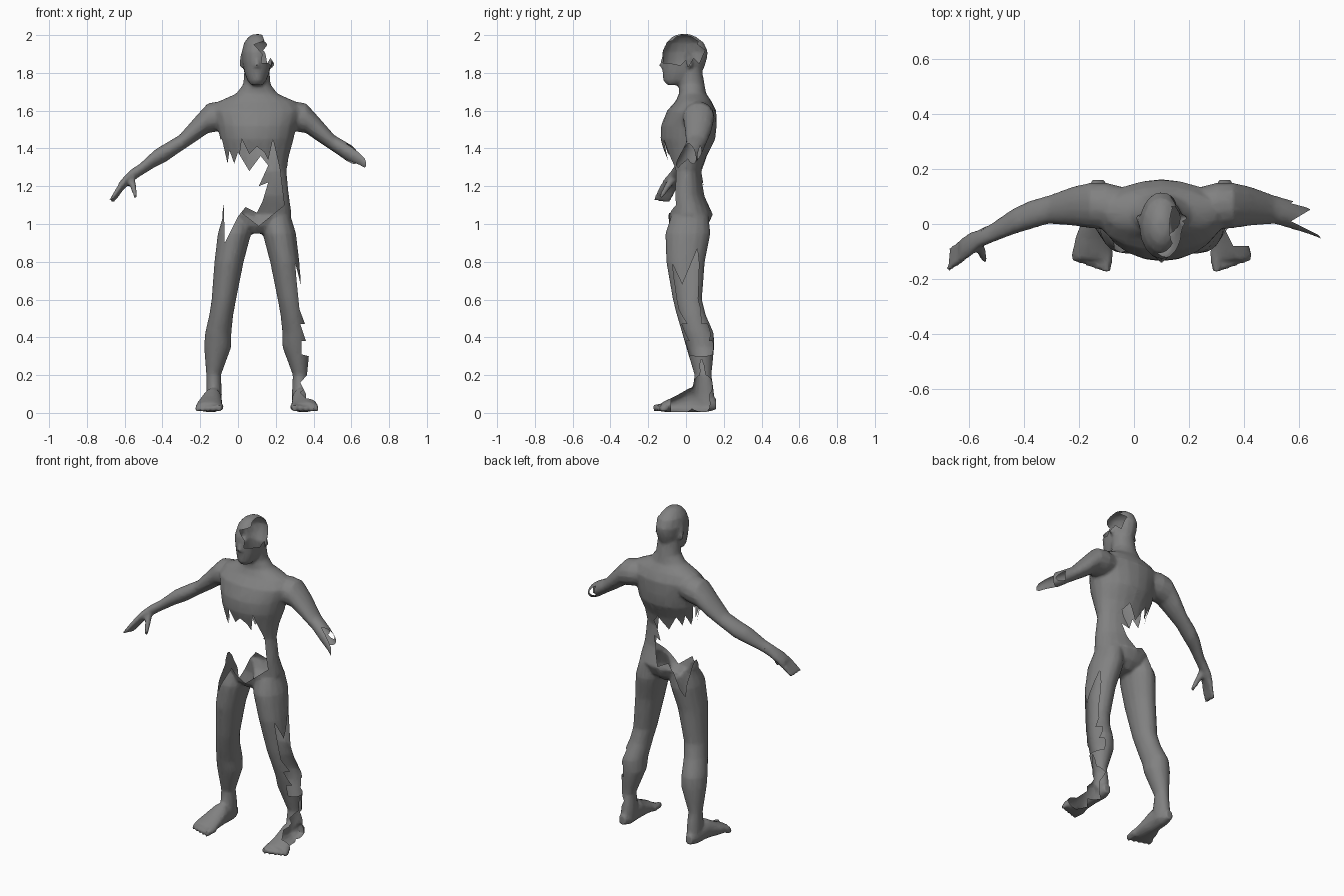
import bpy, bmesh, math
from mathutils import Vector
from mathutils.geometry import intersect_point_line

if "Cube" in bpy.data.objects:
    bpy.data.objects.remove(bpy.data.objects["Cube"])

MID = 0.1  # plane of symmetry of the figure
bm = bmesh.new()


def loft(rings, axis, sides=16, flip=False):
    """Closed skin over elliptical rings: (position on axis, centre a, centre b, radius a, radius b)."""
    others = [i for i in range(3) if i != axis]
    loops = []
    for pos, ca, cb, ra, rb in rings:
        loop = []
        for k in range(sides):
            t = 2 * math.pi * k / sides
            p = [0, 0, 0]
            p[axis] = pos
            p[others[0]] = ca + ra * math.cos(t)
            p[others[1]] = cb + rb * math.sin(t)
            if flip:
                p[0] = 2 * MID - p[0]
            loop.append(bm.verts.new(p))
        loops.append(loop)
    faces = [bm.faces.new(loops[0]), bm.faces.new(loops[-1])]
    for a, b in zip(loops, loops[1:]):
        for k in range(sides):
            n = (k + 1) % sides
            faces.append(bm.faces.new((a[k], a[n], b[n], b[k])))
    bmesh.ops.recalc_face_normals(bm, faces=faces)


def digit(start, end, r1, r2, flip=False):
    """Tapered finger, toe or ear between two points."""
    a, b = Vector(start), Vector(end)
    if flip:
        a.x, b.x = 2 * MID - a.x, 2 * MID - b.x
    d = b - a
    mat = d.to_track_quat('Z', 'Y').to_matrix().to_4x4()
    mat.translation = (a + b) / 2
    bmesh.ops.create_cone(bm, cap_ends=True, segments=8, radius1=r1, radius2=r2,
                          depth=d.length, matrix=mat)


# Torso and neck, from crotch upwards
loft([(z, MID, cy, rx, ry) for z, cy, rx, ry in [
    (.95, .01, .05, .06), (.99, .015, .15, .10), (1.05, .02, .185, .122),
    (1.15, 0, .17, .1), (1.28, 0, .157, .085), (1.36, 0, .17, .11),
    (1.45, .01, .195, .145), (1.52, .015, .21, .147), (1.6, .03, .235, .13),
    (1.65, .04, .2, .095), (1.69, .035, .11, .072), (1.74, .03, .072, .068),
    (1.83, .02, .066, .062)]], 2, 20)

# Head with nose
loft([(z, MID, cy, rx, ry) for z, cy, rx, ry in [
    (1.735, -.07, .03, .03), (1.76, -.045, .05, .075), (1.8, -.02, .066, .105),
    (1.86, -.01, .078, .118), (1.91, -.005, .081, .122), (1.96, -.005, .068, .1),
    (1.99, -.01, .045, .065), (2.005, -.01, .02, .03)]], 2, 16)
digit((MID, -.115, 1.89), (MID, -.13, 1.83), .008, .016)

# Legs, feet, ears and arms on both sides
leg = [(1.04, -.08, .07, -.08, .12), (.95, -.107, .07, -.11, .13), (.8, -.125, .03, -.105, .1),
       (.6, -.14, -.01, -.07, .085), (.52, -.152, -.025, -.05, .105),
       (.42, -.175, -.035, -.02, .148), (.35, -.18, -.035, 0, .15),
       (.2, -.168, -.09, .045, .135), (.1, -.168, -.085, .03, .15), (.03, -.17, -.085, .04, .15)]
foot = [(.16, -.13, .045, .025, .03), (.1, -.13, .055, .043, .053), (.02, -.135, .068, .05, .066),
        (-.05, -.148, .048, .066, .045), (-.11, -.152, .034, .074, .03), (-.13, -.152, .032, .068, .024)]
arm = [(.02, .05, 1.58, .07, .06), (-.1, .065, 1.57, .085, .08), (-.16, .067, 1.56, .083, .08),
       (-.22, .065, 1.506, .072, .068), (-.31, .052, 1.425, .052, .046),
       (-.38, .032, 1.38, .052, .05), (-.44, .008, 1.347, .047, .047),
       (-.52, -.035, 1.285, .035, .034)]
palm = [(-.56, -.053, 1.258, .034, .036), (-.6, -.078, 1.222, .045, .034), (-.635, -.1, 1.185, .04, .028)]
for flip in (False, True):
    loft([(z, (a + b) / 2, (c + d) / 2, (b - a) / 2, (d - c) / 2) for z, a, b, c, d in leg], 2, 16, flip)
    loft(foot, 1, 14, flip)
    loft(arm + ([] if flip else palm), 0, 14, flip)
    digit((.03, .01, 1.89), (.018, .025, 1.83), .02, .012, flip)
    for i in range(5):
        x = -.098 - .029 * i
        r = .024 - .0025 * i
        digit((x, -.1, r + .008), (x - .003, -.172 + .009 * i, r + .002), r, r * .75, flip)

# Fingers and thumb of the whole hand
for i in range(4):
    s = i / 3
    digit((-.61 - .012 * s, -.06 - .062 * s, 1.2), (-.665 - .01 * s, -.095 - .07 * s, 1.115 + .01 * s), .016, .009)
digit((-.565, -.075, 1.235), (-.54, -.135, 1.14), .022, .01)

# Fuse the parts into one skin
mesh = bpy.data.meshes.new("torn_body")
bm.to_mesh(mesh)
bm.free()
body = bpy.data.objects.new("torn_body", mesh)
bpy.context.collection.objects.link(body)
remesh = body.modifiers.new("Fuse", 'REMESH')
remesh.mode = 'VOXEL'
remesh.voxel_size = .01
soft = body.modifiers.new("Soften", 'SMOOTH')
soft.factor = .5
soft.iterations = 3
dec = body.modifiers.new("Simplify", 'DECIMATE')
dec.ratio = .25
bpy.context.view_layer.update()
skin = bpy.data.meshes.new_from_object(body.evaluated_get(bpy.context.evaluated_depsgraph_get()))
body.modifiers.clear()
body.data = skin
skin.name = "torn_body"
bm = bmesh.new()
bm.from_mesh(skin)


def inside(poly, u, v):
    hit = False
    for (a, b), (c, d) in zip(poly, poly[1:] + poly[:1]):
        if (b > v) != (d > v) and u < a + (v - b) * (c - a) / (d - b):
            hit = not hit
    return hit


def tear(*outlines):
    """Cut the skin along each (axes, outline) and remove what lies inside all of them."""
    for (i, j), poly in outlines:
        lo = [min(p[k] for p in poly) - .03 for k in (0, 1)]
        hi = [max(p[k] for p in poly) + .03 for k in (0, 1)]
        for p, q in zip(poly, poly[1:] + poly[:1]):
            co, no = Vector((0, 0, 0)), Vector((0, 0, 0))
            co[i], co[j] = p
            no[i], no[j] = q[1] - p[1], p[0] - q[0]
            a, b = Vector(p), Vector(q)
            faces = []
            for f in bm.faces:
                c = f.calc_center_median()
                if lo[0] < c[i] < hi[0] and lo[1] < c[j] < hi[1]:
                    # only faces beside this stretch of the outline
                    near, t = intersect_point_line(Vector((c[i], c[j])), a, b)
                    reach = .05 / max((b - a).length, .001)
                    if -reach < t < 1 + reach:
                        faces.append(f)
            geom = set(faces)
            for f in faces:
                geom.update(f.edges)
                geom.update(f.verts)
            bmesh.ops.bisect_plane(bm, geom=list(geom), dist=1e-5, plane_co=co, plane_no=no.normalized())
    gone = []
    for f in bm.faces:
        c = f.calc_center_median()
        if all(inside(poly, c[i], c[j]) for (i, j), poly in outlines):
            gone.append(f)
    bmesh.ops.delete(bm, geom=gone, context='FACES')


XY, XZ, YZ = (0, 1), (0, 2), (1, 2)
# Side of the waist, right through
tear((XZ, [(-.15, 1.42), (-.085, 1.45), (-.055, 1.32), (-.045, 1.39), (-.02, 1.32), (0, 1.38),
           (.06, 1.28), (.12, 1.36), (.16, 1.31), (.11, 1.2), (.16, 1.22), (.13, 1.12), (.1, 1.06),
           (.04, 1.09), (0, 1.04), (-.07, .9), (-.075, 1.1), (-.15, 1.0)]))
# Belly, front only
tear((XZ, [(0, 1.3), (.02, 1.45), (.06, 1.37), (.1, 1.41), (.14, 1.38), (.16, 1.34), (.185, 1.45),
           (.22, 1.3), (.245, 1.1), (.11, .99), (.02, 1.06)]),
     (XY, [(-.2, -.3), (.4, -.3), (.4, 0), (-.2, 0)]))
# Left side of the head
tear((YZ, [(-.2, 1.86), (-.08, 1.85), (-.03, 1.84), (0, 1.87), (.01, 1.83), (.04, 1.88), (.07, 1.85),
           (.1, 1.92), (.06, 1.95), (.08, 2.05), (-.2, 2.05)]),
     (XZ, [(.11, 2.05), (.14, 1.97), (.085, 1.95), (.13, 1.9), (.12, 1.82), (.25, 1.82), (.25, 2.05)]))
# End of the left arm
tear((XY, [(.75, -.15), (.67, -.04), (.57, .01), (.645, .055), (.57, .075), (.62, .12), (.75, .15)]))
# Outer side of the left leg
tear((YZ, [(-.11, .87), (-.02, .68), (.06, .87), (.09, .6), (.2, .5), (.2, .08), (-.05, .08), (-.13, .5)]),
     (XZ, [(.29, .95), (.31, .7), (.325, .55), (.355, .47), (.33, .47), (.36, .38), (.335, .38),
           (.335, .31), (.375, .3), (.365, .2), (.33, .16), (.37, .08), (.45, .08), (.45, .95)]))
# Outer edge of the left foot
tear((XY, [(.42, -.08), (.36, -.08), (.33, -.02), (.37, .03), (.33, .1), (.42, .17)]),
     (XZ, [(.3, -.05), (.45, -.05), (.45, .13), (.3, .13)]))

bm.to_mesh(skin)
bm.free()

# Plain grey skin
grey = bpy.data.materials.new("dark_grey")
grey.use_nodes = True
grey.diffuse_color = (.22, .22, .22, 1)
grey.node_tree.nodes["Principled BSDF"].inputs["Base Color"].default_value = grey.diffuse_color
skin.materials.clear()
skin.materials.append(grey)
bpy.context.view_layer.objects.active = body
body.select_set(True)
bpy.ops.object.shade_smooth_by_angle(angle=math.radians(50))
